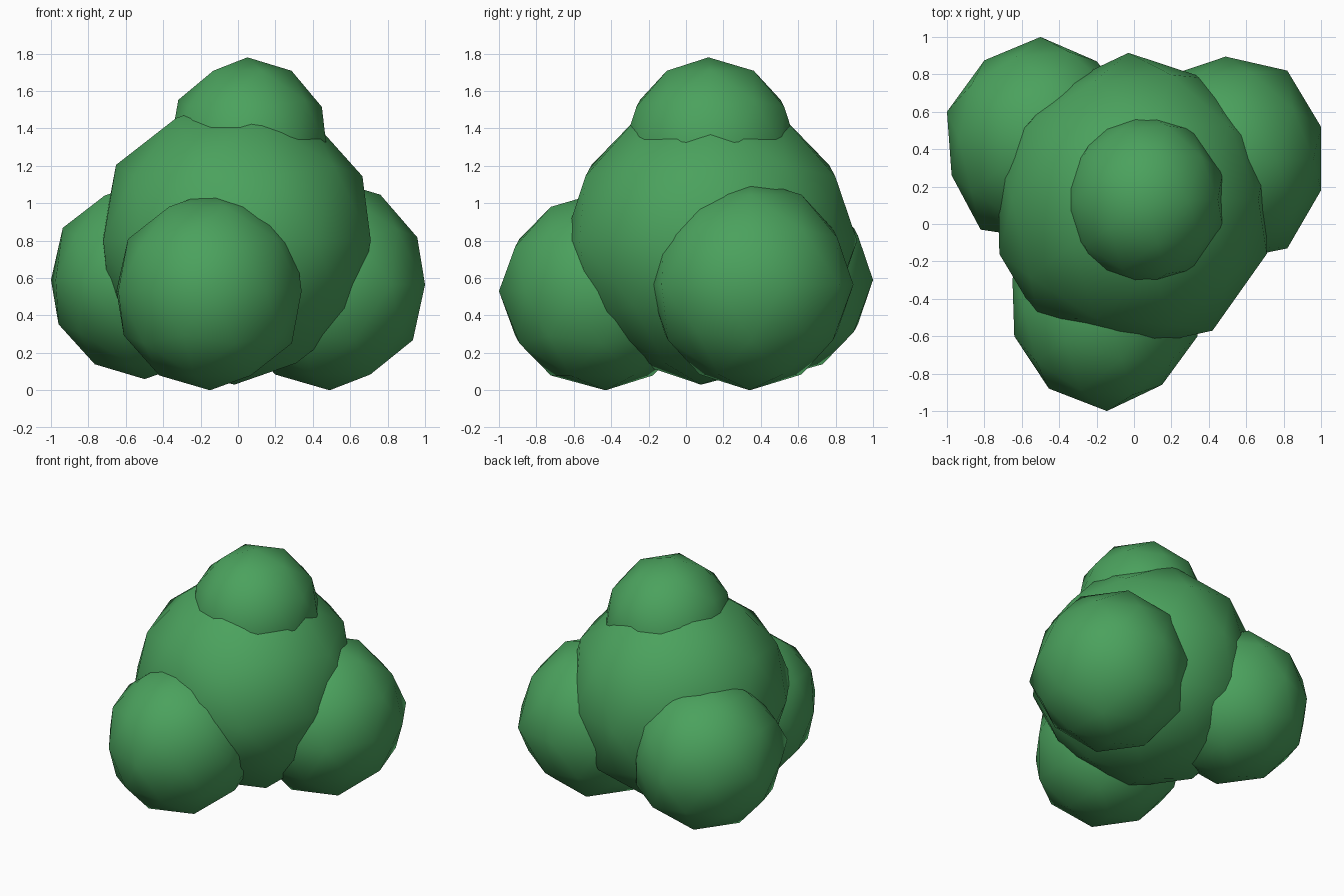
import bpy
from mathutils import Vector

if "Cube" in bpy.data.objects:
    bpy.data.objects.remove(bpy.data.objects["Cube"])

leaf = bpy.data.materials.new("leaf green")
leaf.diffuse_color = (0.07, 0.36, 0.11, 1)
leaf.use_nodes = True
leaf.node_tree.nodes["Principled BSDF"].inputs["Base Color"].default_value = leaf.diffuse_color


def clump(name, centre, radii, rim=(), poles=()):
    """Low-poly leaf ball; rim points pull the nearest waist corners, poles pull the tips."""
    bpy.ops.mesh.primitive_ico_sphere_add(subdivisions=2, radius=1)
    ob = bpy.context.object
    ob.name = ob.data.name = name
    verts = ob.data.vertices
    waist = [v for v in verts if abs(v.co.z) < 0.05]
    for v in verts:
        v.co = Vector([c + r * k for c, r, k in zip(centre, radii, v.co)])
    for x, y in rim:
        v = min(waist, key=lambda w: (w.co.x - x) ** 2 + (w.co.y - y) ** 2)
        v.co.x, v.co.y = x, y
    for p in poles:
        p = Vector(p)
        min(verts, key=lambda w: (w.co - p).length).co = p
    ob.data.materials.append(leaf)
    bpy.ops.object.shade_smooth()
    return ob


# Large central mass
clump("bush_body", (-0.01, 0.13, 0.80), (0.755, 0.785, 0.77),
      rim=[(0.71, -0.16), (0.42, -0.57), (0.06, -0.65), (-0.51, -0.51),
           (-0.72, -0.16), (-0.03, 0.915), (0.38, 0.78), (-0.40, 0.74)],
      poles=[(-0.02, 0.08, 0.03)])

# Small crown on top
clump("bush_crown", (0.055, 0.13, 1.30), (0.44, 0.465, 0.48),
      poles=[(0.05, 0.12, 1.78)])

# Three clumps around the base
clump("front_clump", (-0.15, -0.45, 0.53), (0.515, 0.545, 0.53),
      rim=[(-0.65, -0.29), (-0.64, -0.60), (-0.455, -0.88),
           (-0.145, -1.0), (0.15, -0.86), (0.34, -0.60)],
      poles=[(-0.15, -0.43, 0.0)])
clump("back_left_clump", (-0.49, 0.46, 0.59), (0.525, 0.54, 0.53),
      rim=[(-0.50, 1.0), (-0.80, 0.875), (-1.0, 0.60),
           (-0.975, 0.26), (-0.82, -0.03), (-0.20, 0.87)],
      poles=[(-0.50, 0.45, 0.06)])
clump("back_right_clump", (0.48, 0.345, 0.565), (0.535, 0.545, 0.565),
      rim=[(0.49, 0.895), (0.82, 0.82), (1.0, 0.52),
           (1.0, 0.18), (0.82, -0.13)],
      poles=[(0.49, 0.34, 0.0)])
